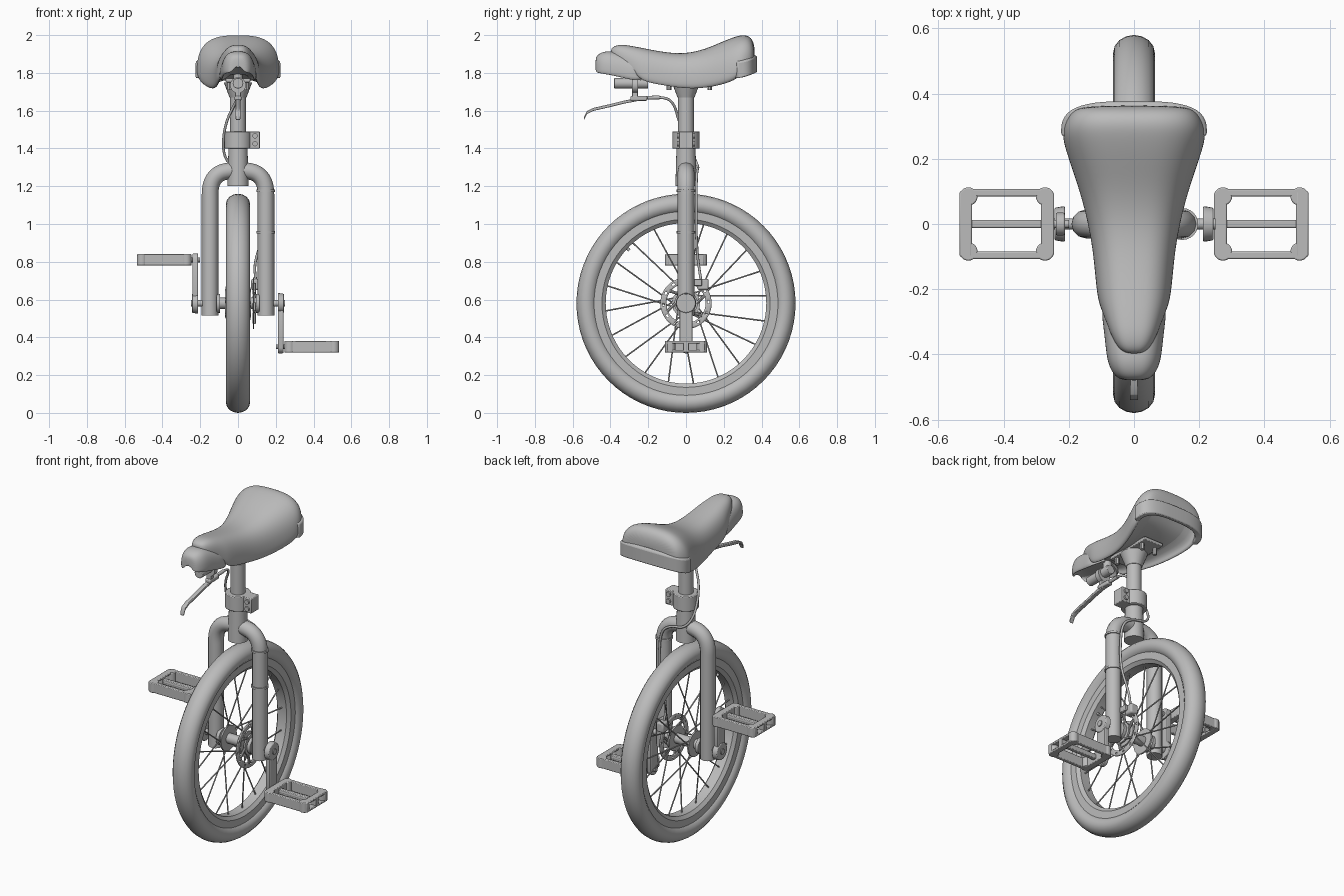
import bpy, bmesh, math
from mathutils import Vector

if "Cube" in bpy.data.objects:
    bpy.data.objects.remove(bpy.data.objects["Cube"])

grey = bpy.data.materials.new("plain grey")
grey.use_nodes = True
grey.diffuse_color = (0.5, 0.5, 0.5, 1)
grey.node_tree.nodes["Principled BSDF"].inputs["Base Color"].default_value = (0.5, 0.5, 0.5, 1)

HUB = 0.58          # wheel centre height
CRANK = 0.23        # crank length


def finish(ob, angle=40, bevel=0, subdiv=0):
    ob.data.materials.clear()
    ob.data.materials.append(grey)
    if bevel:
        m = ob.modifiers.new("Bevel", "BEVEL")
        m.width, m.segments, m.limit_method = bevel, 2, "ANGLE"
    if subdiv:
        m = ob.modifiers.new("Subdivision", "SUBSURF")
        m.levels = m.render_levels = subdiv
    bpy.ops.object.select_all(action="DESELECT")
    ob.select_set(True)
    bpy.context.view_layer.objects.active = ob
    bpy.ops.object.shade_smooth_by_angle(angle=math.radians(angle))
    return ob


def add_mesh(name, bm, **kw):
    bmesh.ops.recalc_face_normals(bm, faces=bm.faces)
    me = bpy.data.meshes.new(name)
    bm.to_mesh(me)
    bm.free()
    ob = bpy.data.objects.new(name, me)
    bpy.context.collection.objects.link(ob)
    return finish(ob, **kw)


def loft(name, rings, loop=False, **kw):
    """Skin closed rings; loop joins last to first, otherwise ends are capped."""
    bm = bmesh.new()
    vs = [[bm.verts.new(p) for p in ring] for ring in rings]
    n = len(vs[0])
    for i in range(len(vs) if loop else len(vs) - 1):
        a, b = vs[i], vs[(i + 1) % len(vs)]
        for j in range(n):
            k = (j + 1) % n
            bm.faces.new((a[j], a[k], b[k], b[j]))
    if not loop:
        bm.faces.new(vs[0])
        bm.faces.new(vs[-1])
    return add_mesh(name, bm, **kw)


def lathe(name, profile, steps=72, **kw):
    """Turn a closed (x, radius) profile about the wheel axle."""
    rings = []
    for i in range(steps):
        a = math.tau * i / steps
        rings.append([(x, r * math.cos(a), HUB + r * math.sin(a)) for x, r in profile])
    return loft(name, rings, loop=True, **kw)


def rod(name, p, q, r, r2=None, sides=24, **kw):
    p, q = Vector(p), Vector(q)
    bm = bmesh.new()
    bmesh.ops.create_cone(bm, cap_ends=True, segments=sides, radius1=r,
                          radius2=r if r2 is None else r2, depth=(q - p).length)
    rot = (q - p).to_track_quat("Z", "Y").to_matrix().to_4x4()
    rot.translation = (p + q) / 2
    bm.transform(rot)
    return add_mesh(name, bm, **kw)


def box(name, centre, size, bevel=0.004):
    bm = bmesh.new()
    bmesh.ops.create_cube(bm, size=1)
    bmesh.ops.scale(bm, vec=size, verts=bm.verts)
    bmesh.ops.translate(bm, vec=centre, verts=bm.verts)
    return add_mesh(name, bm, bevel=bevel)


def tube(name, pts, r, kind="NURBS"):
    cu = bpy.data.curves.new(name, "CURVE")
    cu.dimensions, cu.bevel_depth, cu.bevel_resolution = "3D", r, 4
    cu.resolution_u, cu.use_fill_caps = 8, True
    sp = cu.splines.new(kind)
    sp.points.add(len(pts) - 1)
    for v, p in zip(sp.points, pts):
        v.co = (*p, 1)
    if kind == "NURBS":
        sp.order_u, sp.use_endpoint_u = 3, True
    ob = bpy.data.objects.new(name, cu)
    bpy.context.collection.objects.link(ob)
    bpy.ops.object.select_all(action="DESELECT")
    ob.select_set(True)
    bpy.context.view_layer.objects.active = ob
    bpy.ops.object.convert(target="MESH")
    return finish(bpy.context.object)


# Wheel
lathe("tyre", [(0.064 * math.cos(t), 0.525 + 0.055 * math.sin(t))
               for t in [math.tau * i / 16 for i in range(16)]])
half = [(0.046, 0.49), (0.046, 0.445), (0.03, 0.425)]
lathe("rim", half + [(-x, r) for x, r in reversed(half)], angle=30)
rod("hub_shell", (-0.11, 0, HUB), (0.11, 0, HUB), 0.03)
for s in (-1, 1):
    rod("hub_flange", (s * 0.06, 0, HUB), (s * 0.07, 0, HUB), 0.075)
    rod("bearing_cup", (s * 0.095, 0, HUB), (s * 0.115, 0, HUB), 0.05)
for i in range(20):
    s = 1 if i % 2 else -1
    a = math.tau * (i + 0.3) / 20
    b = a + (0.5 if i % 4 < 2 else -0.5)
    rod("spoke", (s * 0.065, 0.07 * math.cos(b), HUB + 0.07 * math.sin(b)),
        (0, 0.43 * math.cos(a), HUB + 0.43 * math.sin(a)), 0.004, sides=8)
rod("valve", (0, -0.30, HUB + 0.28), (0, -0.33, HUB + 0.31), 0.008, sides=10)

# Brake disc with drilled rim, arms and caliper
bm = bmesh.new()
count = 48
for i in range(count):
    a, b = math.tau * i / count, math.tau * (i + 1) / count
    radii = (0.104, 0.114, 0.125, 0.136)
    for j in range(3):
        if j == 1 and i % 4 == 0:
            continue
        corners = ((radii[j], a), (radii[j + 1], a), (radii[j + 1], b), (radii[j], b))
        bm.faces.new([bm.verts.new((0.086, r * math.cos(t), HUB + r * math.sin(t))) for r, t in corners])
bmesh.ops.remove_doubles(bm, verts=bm.verts, dist=0.0005)
disc = add_mesh("brake_disc", bm)
disc.modifiers.new("Thickness", "SOLIDIFY").thickness = 0.007
lathe("disc_carrier", [(0.08, 0.03), (0.09, 0.03), (0.09, 0.062), (0.08, 0.062)], 32)
for i in range(6):
    a = math.tau * i / 6
    rod("disc_arm", (0.086, 0.055 * math.cos(a), HUB + 0.055 * math.sin(a)),
        (0.086, 0.108 * math.cos(a + 0.4), HUB + 0.108 * math.sin(a + 0.4)), 0.008, sides=8)
box("brake_caliper", (0.095, 0.09, 0.68), (0.05, 0.06, 0.06), 0.01)
box("caliper_bracket", (0.125, 0.055, 0.69), (0.02, 0.06, 0.035))

# Fork and seat tube
tube("fork_legs", [(-0.148, 0, 0.515), (-0.148, 0, 0.8), (-0.148, 0, 1.1), (-0.148, 0, 1.21),
                   (-0.105, 0, 1.27), (-0.03, 0, 1.285), (0.03, 0, 1.285), (0.105, 0, 1.27),
                   (0.148, 0, 1.21), (0.148, 0, 1.1), (0.148, 0, 0.8), (0.148, 0, 0.515)], 0.044)
rod("seat_tube", (0, 0, 1.2), (0, 0, 1.42), 0.056, 0.05)
rod("seat_post", (0, 0, 1.4), (0, 0, 1.76), 0.042)
rod("clamp_collar", (0, 0, 1.40), (0, 0, 1.49), 0.072, sides=32, bevel=0.004)
box("clamp_lug", (0.088, 0, 1.445), (0.055, 0.075, 0.09))
for z in (1.425, 1.467):
    rod("clamp_bolt", (0.09, -0.047, z), (0.09, 0.047, z), 0.014, sides=16)

# Cranks and pedals
for s, name in ((1, "left"), (-1, "right")):
    pz = HUB - s * CRANK
    rod(name + "_axle", (s * 0.11, 0, HUB), (s * 0.25, 0, HUB), 0.017)
    rod(name + "_crank_boss", (s * 0.212, 0, HUB), (s * 0.244, 0, HUB), 0.055, 0.05, bevel=0.004)
    outline = []
    for i in range(20):
        a = math.pi * 2 * (i + 0.5) / 20
        z = HUB + 0.01 * s if s * math.sin(a) > 0 else pz
        outline.append((0.035 * math.cos(a), z + 0.035 * math.sin(a)))
    loft(name + "_crank_arm", [[(s * x, y, z) for y, z in outline] for x in (0.212, 0.24)], bevel=0.004)
    rod(name + "_pedal_axle", (s * 0.2, 0, pz), (s * 0.52, 0, pz), 0.013)
    # Pedal cage
    box(name + "_pedal_inner_end", (s * 0.265, 0, pz), (0.04, 0.19, 0.06))
    for z in (-0.024, 0.024):
        box(name + "_pedal_outer_rail", (s * 0.516, 0, pz + z), (0.038, 0.20, 0.013))
    for y in (-0.085, 0, 0.085):
        box(name + "_pedal_outer_post", (s * 0.516, y, pz), (0.038, 0.03, 0.06))
    for y in (-0.096, 0.096):
        box(name + "_pedal_side_bar", (s * 0.39, y, pz), (0.25, 0.022, 0.06))
        for x in (0.273, 0.508):
            rod(name + "_pedal_corner", (s * x, y * 0.88, pz - 0.03), (s * x, y * 0.88, pz + 0.03),
                0.028, bevel=0.004)
    box(name + "_pedal_middle_bar", (s * 0.39, 0, pz), (0.25, 0.024, 0.03))


# Saddle: each station is y, half width, bottom, top
def saddle_ring(y, w, zb, zt):
    pts = []
    for i in range(17):
        a = math.pi * i / 16
        c, sn = math.cos(a), abs(math.sin(a))
        pts.append((w * math.copysign(abs(c) ** 0.7, c), y, zb + (zt - zb) * (0.1 + 0.9 * sn ** 0.75)))
    lift = min(0.05, (zt - zb) * 0.3)
    lip = [(0.93, 0), (0.84, 0), (0.78, lift)]
    return (pts + [(-w * f, y, zb + h) for f, h in lip]
            + [(w * f, y, zb + h) for f, h in reversed(lip)])


cushion = [(-0.398, 0.025, 1.90, 1.925), (-0.38, 0.05, 1.885, 1.944), (-0.34, 0.071, 1.86, 1.95),
           (-0.30, 0.086, 1.83, 1.945), (-0.26, 0.102, 1.785, 1.938), (-0.22, 0.115, 1.75, 1.93),
           (-0.10, 0.124, 1.73, 1.907), (0, 0.141, 1.715, 1.902), (0.1, 0.167, 1.718, 1.925),
           (0.2, 0.202, 1.738, 1.97), (0.27, 0.224, 1.765, 1.996), (0.31, 0.214, 1.81, 2.003),
           (0.345, 0.192, 1.84, 1.99), (0.364, 0.155, 1.86, 1.945)]
loft("saddle_cushion", [saddle_ring(*c) for c in cushion], subdiv=2, angle=60)
nose = [(-0.48, 0.035, 1.805, 1.875), (-0.468, 0.058, 1.80, 1.897), (-0.44, 0.076, 1.795, 1.912),
        (-0.4, 0.086, 1.788, 1.917), (-0.32, 0.093, 1.77, 1.90), (-0.21, 0.11, 1.745, 1.87)]
loft("saddle_nose_bumper", [saddle_ring(*c) for c in nose], subdiv=2, angle=60)
# Rear bumper wraps the back of the saddle
band = []
for i in range(25):
    a = math.pi * i / 24
    c, sn = math.cos(a), math.sin(a)
    x, y = 0.224 * math.copysign(abs(c) ** 0.65, c), 0.275 + 0.102 * sn ** 0.65
    z = 1.772 + 0.03 * sn
    band.append([(x, y, z), (x, y, z + 0.085), (x * 0.86, y - 0.025, z + 0.1), (x * 0.86, y - 0.025, z)])
loft("saddle_rear_bumper", band, bevel=0.006)
# Saddle mount
box("saddle_plate", (0, 0.02, 1.76), (0.13, 0.3, 0.02))
rod("post_flare", (0, 0, 1.67), (0, 0, 1.75), 0.045, 0.075)
for x in (-0.045, 0.045):
    for y in (-0.09, 0.125):
        rod("mount_bolt", (x, y, 1.71), (x, y, 1.76), 0.012, sides=6)

# Brake lever and cable
rod("lever_bar", (0, -0.38, 1.745), (0, -0.2, 1.745), 0.028, bevel=0.003)
rod("lever_bar_hanger", (0, -0.23, 1.75), (0, -0.23, 1.80), 0.025)
rod("lever_clamp", (0, -0.285, 1.735), (0, -0.255, 1.735), 0.042)
box("lever_clamp_stem", (0, -0.27, 1.685), (0.03, 0.03, 0.06))
box("lever_body", (0, -0.25, 1.665), (0.035, 0.09, 0.025), 0.006)
rod("cable_barrel", (0, -0.22, 1.668), (0, -0.14, 1.67), 0.01)
path = [(-0.25, 1.66), (-0.33, 1.645), (-0.41, 1.625), (-0.49, 1.607), (-0.525, 1.59), (-0.54, 1.558)]
loft("lever_blade", [[(x, y, z + h) for x, h in ((-0.013, -0.008), (0.013, -0.008), (0.013, 0.008), (-0.013, 0.008))]
                     for y, z in path], bevel=0.003)
tube("brake_cable", [(0, -0.15, 1.67), (0, -0.1, 1.67), (-0.02, -0.06, 1.63), (-0.06, -0.04, 1.55),
                     (-0.08, 0, 1.45), (-0.075, 0.04, 1.36), (-0.03, 0.066, 1.30), (0.06, 0.06, 1.29),
                     (0.13, 0.055, 1.24), (0.145, 0.054, 1.1), (0.14, 0.054, 0.95), (0.1, 0.06, 0.84),
                     (0.085, 0.07, 0.76), (0.095, 0.08, 0.7)], 0.007)
for z in (1.17, 0.95):
    rod("cable_tie", (0.148, 0, z), (0.148, 0, z + 0.012), 0.049)
